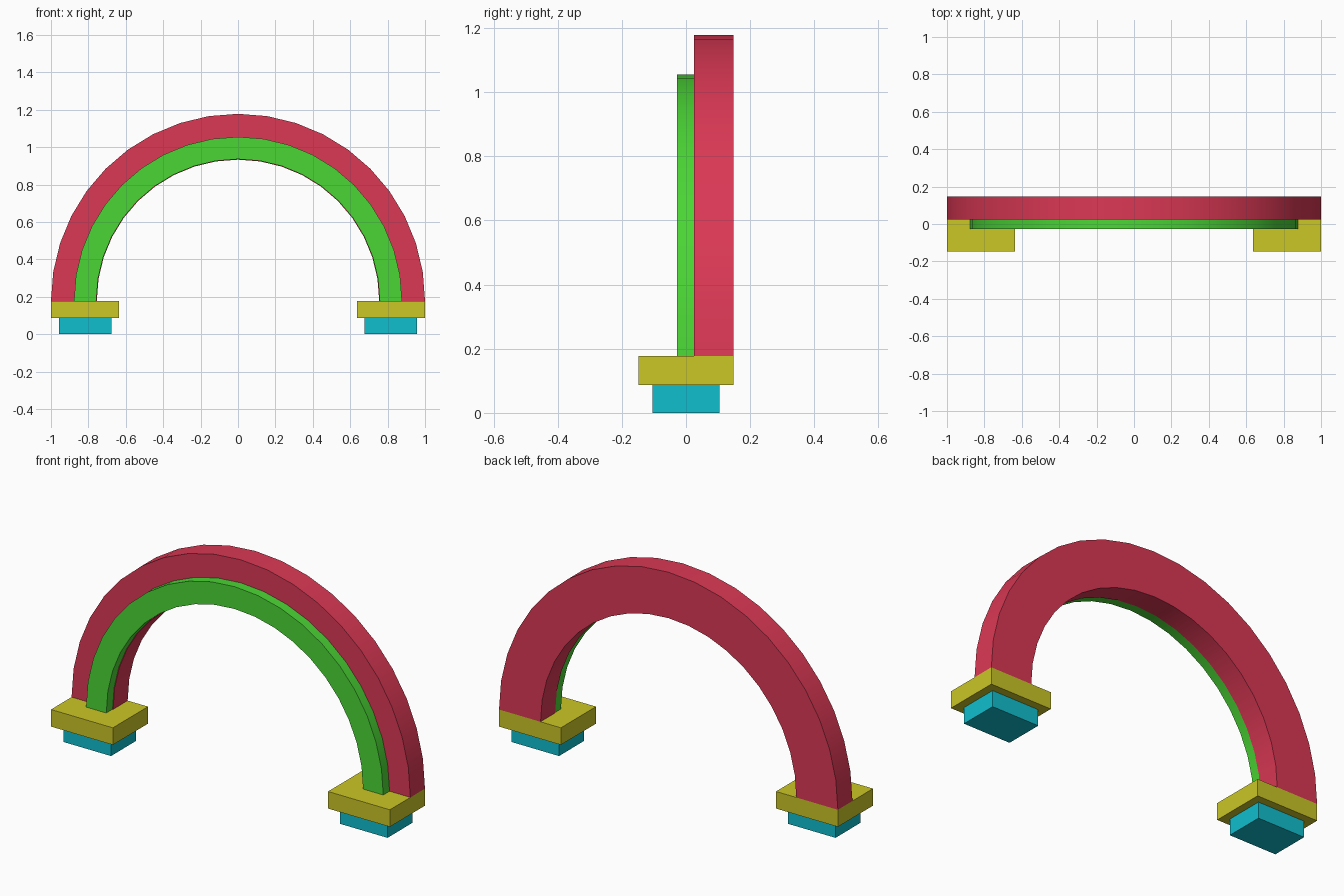
import bpy, bmesh, math

if "Cube" in bpy.data.objects:
    bpy.data.objects.remove(bpy.data.objects["Cube"])

BASE_Z = 0.178      # top of the pads, where the arches spring from
SEGMENTS = 20       # facets along each half circle


def material(name, rgb):
    mat = bpy.data.materials.new(name)
    mat.diffuse_color = (*rgb, 1)
    mat.use_nodes = True
    mat.node_tree.nodes["Principled BSDF"].inputs["Base Color"].default_value = mat.diffuse_color
    return mat


def finish(name, bm, mat):
    bmesh.ops.recalc_face_normals(bm, faces=bm.faces)
    mesh = bpy.data.meshes.new(name)
    bm.to_mesh(mesh)
    bm.free()
    mesh.materials.append(mat)
    obj = bpy.data.objects.new(name, mesh)
    bpy.context.collection.objects.link(obj)
    return obj


def arch(name, inner, outer, y0, y1, mat):
    """Sweep a rectangular section round a half circle."""
    bm = bmesh.new()
    section = [(inner, y0), (outer, y0), (outer, y1), (inner, y1)]
    rings = []
    for i in range(SEGMENTS + 1):
        a = math.pi * i / SEGMENTS
        rings.append([bm.verts.new((r * math.cos(a), y, BASE_Z + r * math.sin(a)))
                      for r, y in section])
    for a, b in zip(rings, rings[1:]):
        for j in range(4):
            k = (j + 1) % 4
            bm.faces.new((a[j], a[k], b[k], b[j]))
    bm.faces.new(rings[0])
    bm.faces.new(rings[-1])
    obj = finish(name, bm, mat)
    bpy.ops.object.select_all(action='DESELECT')
    obj.select_set(True)
    bpy.context.view_layer.objects.active = obj
    bpy.ops.object.shade_smooth_by_angle(angle=math.radians(30))


def box(name, x0, x1, half_y, z0, z1, mat):
    bm = bmesh.new()
    bmesh.ops.create_cube(bm, size=1)
    bmesh.ops.scale(bm, vec=(x1 - x0, 2 * half_y, z1 - z0), verts=bm.verts)
    bmesh.ops.translate(bm, vec=((x0 + x1) / 2, 0, (z0 + z1) / 2), verts=bm.verts)
    finish(name, bm, mat)


red = material("red", (0.71, 0.04, 0.09))
green = material("green", (0.07, 0.67, 0.035))
yellow = material("yellow", (0.60, 0.57, 0.02))
cyan = material("cyan", (0.005, 0.52, 0.62))

# Arches: wide back band and thin front trim
arch("back_arch", 0.755, 1.0, 0.025, 0.148, red)
arch("front_arch", 0.758, 0.877, -0.028, 0.025, green)

# Stepped feet on both sides
for side, s in (("left", -1), ("right", 1)):
    pad = sorted((s * 0.635, s * 1.0))
    foot = sorted((s * 0.676, s * 0.956))
    box(side + "_pad", *pad, 0.148, 0.087, BASE_Z, yellow)
    box(side + "_foot", *foot, 0.105, 0, 0.087, cyan)
